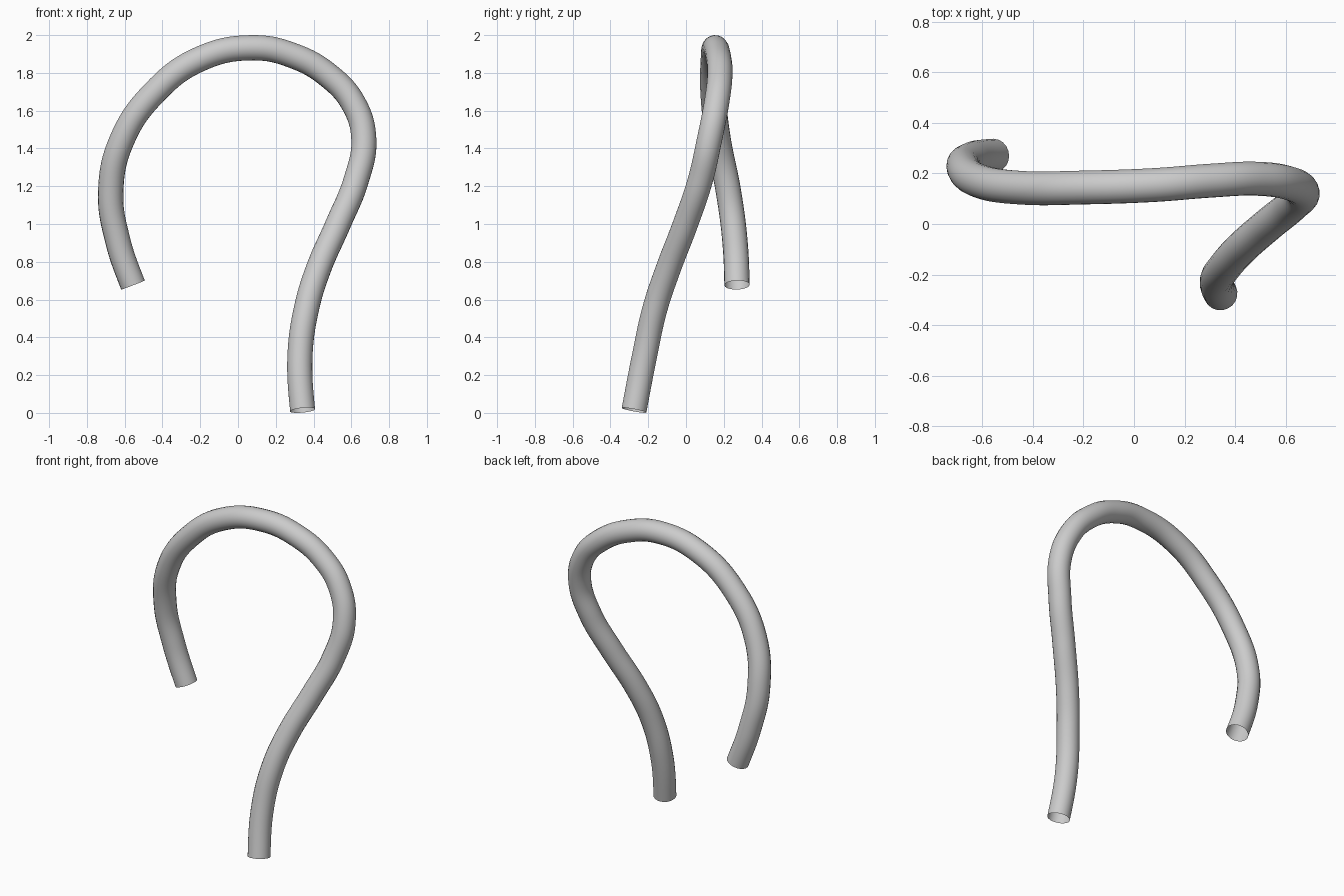
import bpy
from mathutils import Vector

if "Cube" in bpy.data.objects:
    bpy.data.objects.remove(bpy.data.objects["Cube"])

# Centre line of the bent tube, from the long foot over the top to the short end
path = [
    (0.342, -0.275, 0.014), (0.328, -0.22, 0.30), (0.362, -0.165, 0.55),
    (0.425, -0.095, 0.76), (0.53, -0.003, 1.00), (0.625, 0.075, 1.23),
    (0.666, 0.125, 1.45), (0.61, 0.162, 1.64), (0.48, 0.179, 1.785),
    (0.30, 0.171, 1.888), (0.08, 0.154, 1.933), (-0.205, 0.144, 1.872),
    (-0.442, 0.143, 1.697), (-0.612, 0.170, 1.45), (-0.674, 0.225, 1.17),
    (-0.636, 0.259, 0.91), (-0.556, 0.27, 0.677),
]

# Round open tube swept along the path
curve = bpy.data.curves.new("bent_tube", 'CURVE')
curve.dimensions = '3D'
curve.bevel_depth = 0.067
curve.bevel_resolution = 8
curve.resolution_u = 10
curve.use_fill_caps = False
spline = curve.splines.new('BEZIER')
spline.bezier_points.add(len(path) - 1)
for p, co in zip(spline.bezier_points, path):
    p.co = co
    p.handle_left_type = p.handle_right_type = 'AUTO'

# Directions of the two cut ends
for i, d in ((0, (-0.009, 0.018, 0.095)), (-1, (0.030, 0.002, -0.078))):
    p = spline.bezier_points[i]
    p.handle_left_type = p.handle_right_type = 'FREE'
    p.handle_left = p.co - Vector(d)
    p.handle_right = p.co + Vector(d)

tube = bpy.data.objects.new("bent_tube", curve)
bpy.context.collection.objects.link(tube)
bpy.context.view_layer.objects.active = tube
tube.select_set(True)
bpy.ops.object.convert(target='MESH')
bpy.ops.object.shade_smooth()
